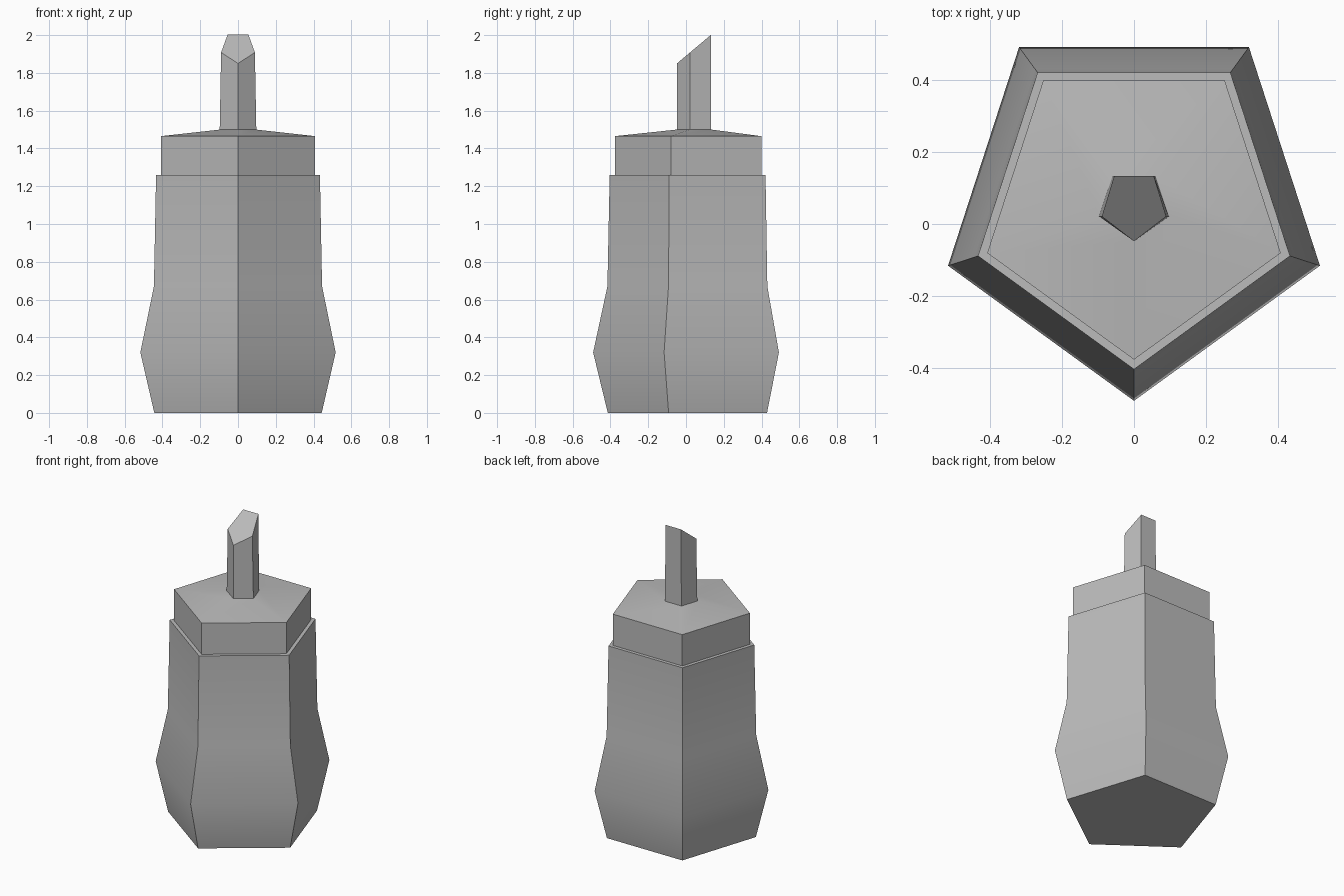
import bpy
import bmesh
from math import sin, cos, pi, radians

SIDES = 5
AXIS_Y = 0.052  # the pentagon axis sits slightly behind the bounding centre

cube = bpy.data.objects.get("Cube")
if cube:
    bpy.data.objects.remove(cube, do_unlink=True)

grey = bpy.data.materials.new("grey")
grey.use_nodes = True
colour = (0.5, 0.5, 0.5, 1)
grey.diffuse_color = colour
grey.node_tree.nodes["Principled BSDF"].inputs["Base Color"].default_value = colour


def ring(radius, z, x_scale=1.0):
    """Pentagon with one corner pointing to the front."""
    return [(x_scale * radius * sin(2 * pi * i / SIDES),
             AXIS_Y - radius * cos(2 * pi * i / SIDES), z) for i in range(SIDES)]


def loft(name, rings, cap_bottom=False, cap_top=False):
    """Skin a stack of rings, with optional end caps."""
    bm = bmesh.new()
    loops = [[bm.verts.new(p) for p in r] for r in rings]
    for low, high in zip(loops, loops[1:]):
        for i in range(SIDES):
            j = (i + 1) % SIDES
            bm.faces.new((low[i], low[j], high[j], high[i]))
    if cap_bottom:
        bm.faces.new(loops[0][::-1])
    if cap_top:
        bm.faces.new(loops[-1])
    mesh = bpy.data.meshes.new(name)
    bm.to_mesh(mesh)
    bm.free()
    mesh.materials.append(grey)
    obj = bpy.data.objects.new(name, mesh)
    bpy.context.collection.objects.link(obj)
    bpy.ops.object.select_all(action="DESELECT")
    obj.select_set(True)
    bpy.context.view_layer.objects.active = obj
    bpy.ops.object.shade_smooth_by_angle(angle=radians(30))
    return obj


# Jar: bulging body with a flat shoulder
jar_profile = [(0.466, 0), (0.5436, 0.32), (0.468, 0.67), (0.456, 1.26)]
loft("jar", [ring(r, z) for r, z in jar_profile], cap_bottom=True, cap_top=True)

# Lid: straight collar and shallow sloping roof
lid_profile = [(0.429, 1.26), (0.429, 1.465), (0.1, 1.5)]
loft("lid", [ring(r, z) for r, z in lid_profile])

# Spout: slim tube, cut at a slant that rises to the back
tip = [(x, y, 1.85 + 0.84 * (y + 0.048)) for x, y, z in ring(0.1, 0, 0.94)]
loft("spout", [ring(0.1, 1.495, 1.02), tip], cap_top=True)
